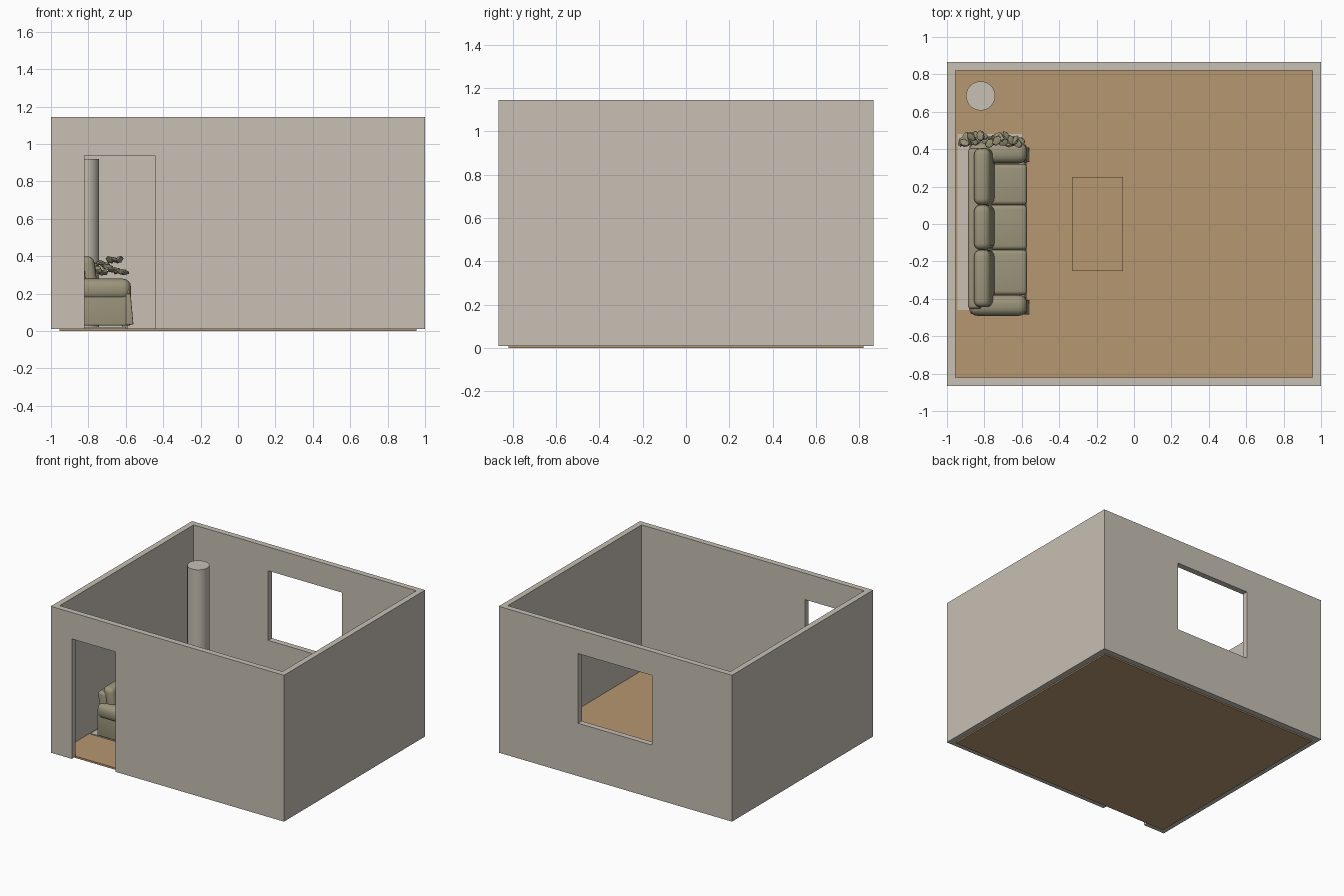
import bpy, bmesh, math, random
from mathutils import Vector, Matrix

random.seed(4)
if "Cube" in bpy.data.objects:
    bpy.data.objects.remove(bpy.data.objects["Cube"])


def material(name, rgb):
    m = bpy.data.materials.new(name)
    m.use_nodes = True
    m.diffuse_color = (*rgb, 1)
    m.node_tree.nodes["Principled BSDF"].inputs["Base Color"].default_value = (*rgb, 1)
    return m


PLASTER = material("warm grey plaster", (.57, .525, .455))
WOOD = material("brown wood", (.47, .31, .165))
FABRIC = material("khaki fabric", (.33, .30, .20))


def finish(name, bm, mat, smooth=False):
    mesh = bpy.data.meshes.new(name)
    bm.to_mesh(mesh)
    bm.free()
    mesh.materials.append(mat)
    ob = bpy.data.objects.new(name, mesh)
    bpy.context.collection.objects.link(ob)
    if smooth:
        bpy.ops.object.select_all(action='DESELECT')
        ob.select_set(True)
        bpy.context.view_layer.objects.active = ob
        bpy.ops.object.shade_smooth_by_angle(angle=math.radians(40))
    return ob


def box(name, x, y, z, mat, bevel=0, flare=0, lean=0):
    """Box from (min, max) ranges; flare widens the foot, lean tips the top back."""
    bm = bmesh.new()
    bmesh.ops.create_cube(bm, size=1)
    for v in bm.verts:
        top = v.co.z > 0
        v.co = Vector((r[0] + (c + .5) * (r[1] - r[0]) for c, r in zip(v.co, (x, y, z))))
        if top:
            v.co.x -= lean
        else:
            v.co.x += flare if v.co.x > sum(x) / 2 else 0
    if bevel:
        bmesh.ops.bevel(bm, geom=bm.edges[:], offset=bevel, segments=4,
                        profile=.5, affect='EDGES', clamp_overlap=True)
    return finish(name, bm, mat, bevel > 0)


def cut(target, cutters):
    for c in cutters:
        c.hide_render = True
        c.hide_viewport = False
        c.display_type = 'WIRE'
        mod = target.modifiers.new(c.name, 'BOOLEAN')
        mod.operation = 'DIFFERENCE'
        mod.solver = 'EXACT'
        mod.object = c
    deps = bpy.context.evaluated_depsgraph_get()
    mesh = bpy.data.meshes.new_from_object(target.evaluated_get(deps))
    target.modifiers.clear()
    target.data = mesh
    for c in cutters:
        bpy.data.objects.remove(c)


# Room shell with a doorway in front and a window at the back
walls = box("walls", (-1, 1), (-.865, .865), (.01, 1.145), PLASTER)
cut(walls, [
    box("room_cutter", (-.955, .955), (-.82, .82), (-.2, 1.4), PLASTER),
    box("door_cutter", (-.82, -.445), (-1, -.7), (-.1, .94), PLASTER),
    box("window_cutter", (-.315, .32), (.7, 1), (.42, .96), PLASTER)])
box("floor", (-.955, .955), (-.82, .82), (0, .014), WOOD)

# Column in the back corner
bm = bmesh.new()
bmesh.ops.create_cone(bm, cap_ends=True, segments=32, radius1=.078, radius2=.078,
                      depth=.906, matrix=Matrix.Translation((-.82, .685, .467)))
finish("column", bm, PLASTER, True)

# Low table and floor mat
box("low_table", (-.33, -.06), (-.25, .25), (.014, .16), WOOD)
box("floor_mat", (-.943, -.60), (-.46, .48), (.014, .021), PLASTER)

# Sofa body, with a flared skirt
box("sofa_base", (-.88, -.585), (-.46, .42), (.03, .15), FABRIC, .008, .012)
box("sofa_back_frame", (-.87, -.80), (-.455, .405), (.10, .36), FABRIC, .02, 0, .02)
for side, y in (("front", -.435), ("back", .38)):
    box(side + "_arm_panel", (-.875, -.577), (y - .045, y + .045), (.03, .22), FABRIC, .008)
    box(side + "_arm_roll", (-.882, -.572), (y - .056, y + .056), (.165, .28), FABRIC, .045)
    box(side + "_skirt_flap", (-.60, -.574), (y - .05, y + .03), (.035, .20), FABRIC, .006, .015)

# Three seat and back cushions
edges = (-.38, -.138, .102, .32)
backs = (-.445, -.138, .102, .405)
for i, place in enumerate(("front", "middle", "back")):
    box(place + "_seat_cushion", (-.78, -.572), (edges[i], edges[i + 1]), (.125, .215),
        FABRIC, .022)
    box(place + "_back_cushion", (-.83, -.742), (backs[i], backs[i + 1]), (.18, .40),
        FABRIC, .035, 0, .03)

# Feet
for i, x in enumerate((-.85, -.62)):
    for j, y in enumerate((-.42, .38)):
        box(f"sofa_foot_{i}{j}", (x, x + .03), (y - .015, y + .015), (.014, .04), FABRIC)

# Crumpled throw lying along the back arm
bm = bmesh.new()
for i in range(26):
    t = i / 25
    spot = Vector((-.92 + .31 * t, random.uniform(.43, .475), random.uniform(.305, .385)))
    turn = Matrix.Rotation(random.uniform(0, 3), 4, 'Z') @ Matrix.Rotation(random.uniform(-1, 1), 4, 'X')
    size = Matrix.Diagonal((.032, .024, .014, 1))
    bmesh.ops.create_icosphere(bm, subdivisions=1, radius=1,
                               matrix=Matrix.Translation(spot) @ turn @ size)
finish("crumpled_throw", bm, FABRIC, True)
